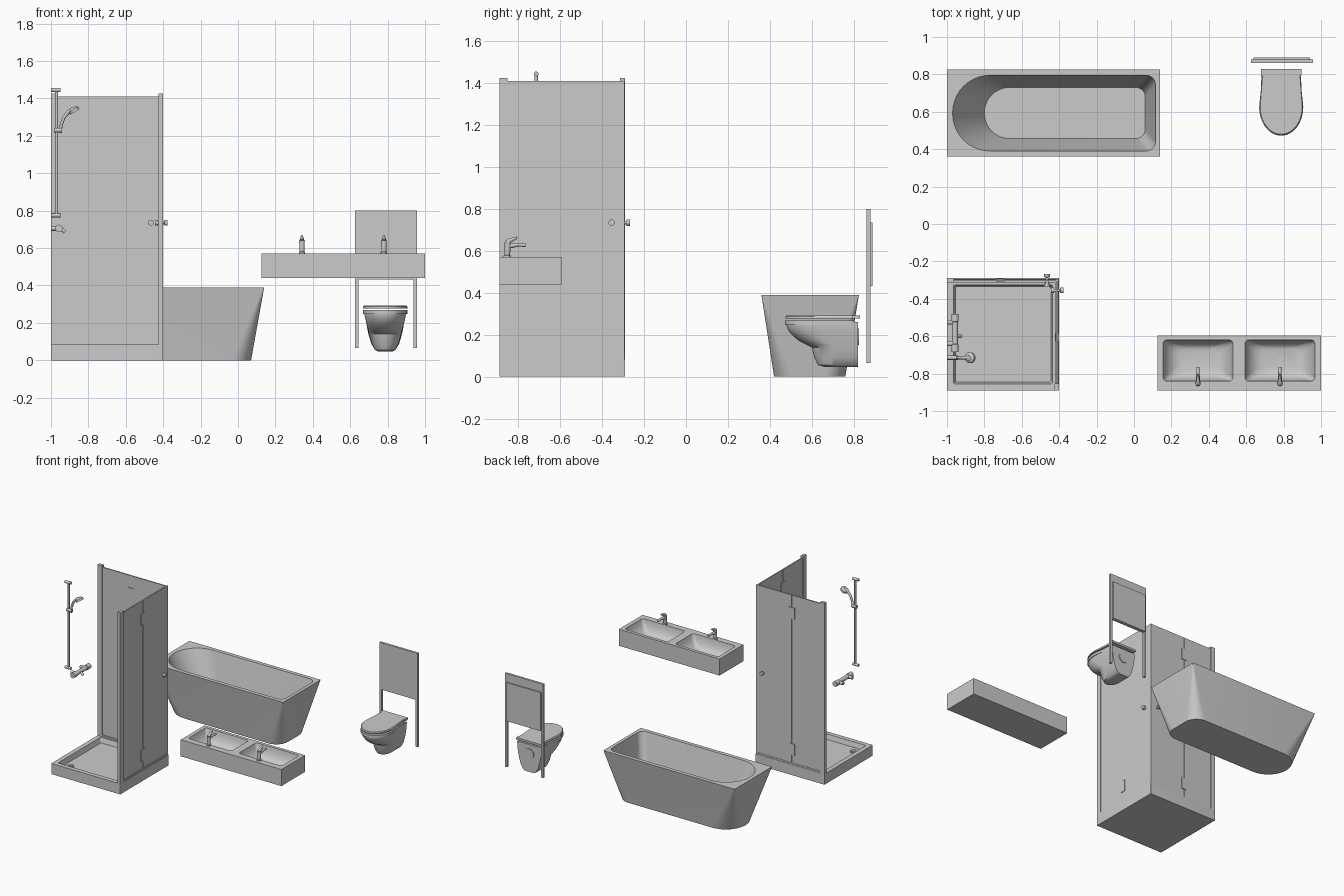
import bpy, bmesh, math
from mathutils import Vector

if "Cube" in bpy.data.objects:
    bpy.data.objects.remove(bpy.data.objects["Cube"])

grey = bpy.data.materials.new("plain grey")
grey.use_nodes = True
GREY = (0.6, 0.6, 0.6, 1)
grey.diffuse_color = GREY
grey.node_tree.nodes["Principled BSDF"].inputs["Base Color"].default_value = GREY


def finish(name, bm, smooth=True):
    """Turn a bmesh into a named object."""
    bmesh.ops.recalc_face_normals(bm, faces=bm.faces)
    mesh = bpy.data.meshes.new(name)
    bm.to_mesh(mesh)
    bm.free()
    mesh.materials.append(grey)
    ob = bpy.data.objects.new(name, mesh)
    bpy.context.collection.objects.link(ob)
    if smooth:
        bpy.ops.object.select_all(action='DESELECT')
        ob.select_set(True)
        bpy.context.view_layer.objects.active = ob
        bpy.ops.object.shade_smooth_by_angle(angle=math.radians(35))
    return ob


def box(name, x, y, z):
    bm = bmesh.new()
    bmesh.ops.create_cube(bm, size=1)
    for v in bm.verts:
        v.co = [lo + (hi - lo) * (c + 0.5) for c, (lo, hi) in zip(v.co, (x, y, z))]
    return finish(name, bm, False)


def loft(name, rings):
    """Skin closed rings and cap both ends."""
    bm = bmesh.new()
    loops = [[bm.verts.new(p) for p in r] for r in rings]
    n = len(loops[0])
    for a, b in zip(loops, loops[1:]):
        for i in range(n):
            j = (i + 1) % n
            bm.faces.new((a[i], a[j], b[j], b[i]))
    bm.faces.new(loops[0])
    bm.faces.new(loops[-1])
    return finish(name, bm)


def rounded(x0, x1, y0, y1, z, r_left, r_right, steps=10):
    """Rectangle ring with separate corner radii at its two x ends."""
    corners = ((x1, y1, r_right, -1, -1), (x0, y1, r_left, 1, -1),
               (x0, y0, r_left, 1, 1), (x1, y0, r_right, -1, 1))
    ring = []
    for k, (x, y, r, sx, sy) in enumerate(corners):
        for i in range(steps + 1):
            a = math.pi / 2 * (k + i / steps)
            ring.append((x + sx * r + r * math.cos(a), y + sy * r + r * math.sin(a), z))
    return ring


def tube(name, points, radii, sides=16):
    """Round sections swept along points."""
    pts = [Vector(p) for p in points]
    rings = []
    for i, (p, r) in enumerate(zip(pts, radii)):
        d = pts[min(i + 1, len(pts) - 1)] - pts[max(i - 1, 0)]
        q = Vector((0, 0, 1)).rotation_difference(d.normalized())
        turn = [2 * math.pi * k / sides for k in range(sides)]
        rings.append([p + q @ Vector((r * math.cos(a), r * math.sin(a), 0)) for a in turn])
    return loft(name, rings)


def rod(name, a, b, r, sides=16):
    return tube(name, (a, b), (r, r), sides)


# Shower tray with recessed floor and drain
loft("shower_tray", [
    rounded(-1, -0.4, -0.89, -0.29, 0, 0.002, 0.002),
    rounded(-1, -0.4, -0.89, -0.29, 0.083, 0.002, 0.002),
    rounded(-0.965, -0.435, -0.855, -0.325, 0.083, 0.01, 0.01),
    rounded(-0.955, -0.445, -0.845, -0.335, 0.045, 0.01, 0.01)])
rod("shower_drain", (-0.905, -0.785, 0.044), (-0.905, -0.785, 0.052), 0.025, 24)
rod("drain_cap", (-0.905, -0.785, 0.052), (-0.905, -0.785, 0.057), 0.015, 24)
rod("drain_outlet", (-0.905, -0.785, -0.0), (-0.905, -0.785, 0.01), 0.02, 24)


# Two matching glass walls; the back one swaps the axes of the side one
def wall_box(name, along, across, z, side):
    """along runs from the wall post to the shared corner, across from outside in."""
    if side:
        box(name, (-0.4 - across[1], -0.4 - across[0]), (-0.89 + along[0], -0.89 + along[1]), z)
    else:
        box(name, (-1 + along[0], -1 + along[1]), (-0.29 - across[1], -0.29 - across[0]), z)


for side in (True, False):
    tag = "side" if side else "back"
    wall_box(tag + "_wall_post", (0, 0.038), (0, 0.024), (0.083, 1.425), side)
    wall_box(tag + "_fixed_glass", (0.038, 0.281), (0.006, 0.016), (0.095, 1.41), side)
    wall_box(tag + "_door_glass", (0.289, 0.588), (0.006, 0.016), (0.095, 1.41), side)
    wall_box(tag + "_door_seal", (0.281, 0.289), (0.008, 0.014), (0.095, 1.41), side)
    wall_box(tag + "_sill", (0.038, 0.594), (0.003, 0.022), (0.083, 0.095), side)
    for end, z in (("lower", 0.2), ("upper", 1.27)):
        wall_box(tag + "_" + end + "_hinge", (0.262, 0.308), (0.001, 0.021),
                 (z - 0.045, z + 0.045), side)
    for label, d0, d1 in (("outer", 0.006, -0.022), ("inner", 0.016, 0.044)):
        ends = [(-0.4 - d, -0.355, 0.735) if side else (-0.465, -0.29 - d, 0.735)
                for d in (d0, d0 + (d1 - d0) * 0.4, d0 + (d1 - d0) * 0.45, d1)]
        tube(tag + "_" + label + "_knob", ends, (0.008, 0.008, 0.015, 0.015))
box("corner_seal", (-0.414, -0.404), (-0.304, -0.294), (0.095, 1.41))

# Shower rail, hand shower and mixer bar
RY = -0.715
rod("shower_rail", (-0.97, RY, 0.77), (-0.97, RY, 1.45), 0.008)
for name, z in (("rail_top_bracket", 1.445), ("rail_bottom_bracket", 0.775)):
    rod(name, (-1, RY, z), (-0.95, RY, z), 0.011)
rod("rail_slider", (-0.985, RY, 1.23), (-0.94, RY, 1.23), 0.013)
tube("hand_shower_handle", ((-0.95, RY, 1.215), (-0.945, RY, 1.26), (-0.93, RY, 1.3),
                            (-0.905, RY, 1.33), (-0.88, RY, 1.345)),
     (0.007, 0.008, 0.009, 0.01, 0.011))
tube("hand_shower_head", ((-0.886, RY, 1.35), (-0.88, RY, 1.341), (-0.872, RY, 1.328)),
     (0.014, 0.029, 0.029), 24)
tube("mixer_bar", [(-0.957, y, 0.705) for y in (-0.685, -0.645, -0.642, -0.523, -0.52, -0.48)],
     (0.02, 0.02, 0.016, 0.016, 0.02, 0.02), 20)
for name, y in (("left_mixer_inlet", -0.525), ("right_mixer_inlet", -0.64)):
    rod(name, (-1, y, 0.705), (-0.957, y, 0.705), 0.013)
tube("mixer_spout", ((-0.957, -0.6, 0.705), (-0.94, -0.6, 0.7), (-0.925, -0.6, 0.685)),
     (0.01, 0.01, 0.01))

# Bathtub with one rounded end
loft("bathtub", [
    rounded(-0.93, 0.07, 0.42, 0.76, 0, 0.169, 0.1),
    rounded(-1, 0.14, 0.36, 0.825, 0.39, 0.001, 0.001),
    rounded(-0.97, 0.115, 0.39, 0.795, 0.39, 0.2, 0.05),
    rounded(-0.80, 0.06, 0.457, 0.73, 0.06, 0.135, 0.05)])

# Double washbasin: block with two bowls cut out
basin = box("washbasin", (0.125, 1), (-0.89, -0.595), (0.44, 0.57))
for i, x in enumerate((0.342, 0.78)):
    rings = [rounded(x - 0.187 + d, x + 0.187 - d, -0.84 + d / 2, -0.62 - d / 2, z,
                     0.02 + d / 4, 0.02 + d / 4)
             for d, z in ((0, 0.6), (0, 0.57), (0.008, 0.54), (0.03, 0.505),
                          (0.06, 0.483), (0.09, 0.474))]
    cutter = loft("bowl_cutter", rings)
    cutter.hide_render = True
    cutter.hide_set(True)
    cut = basin.modifiers.new("bowl", 'BOOLEAN')
    cut.operation = 'DIFFERENCE'
    cut.object = cutter
    cut.solver = 'EXACT'
    # Apply the cut and drop the helper
    graph = bpy.context.evaluated_depsgraph_get()
    carved = bpy.data.meshes.new_from_object(basin.evaluated_get(graph))
    basin.modifiers.clear()
    basin.data = carved
    bpy.data.objects.remove(cutter)

    # Tap: body, spout, lever
    tag = ("first", "second")[i]
    tube(tag + "_tap_body", ((x, -0.853, 0.57), (x, -0.853, 0.578), (x, -0.853, 0.58),
                             (x, -0.85, 0.64)), (0.017, 0.017, 0.013, 0.015))
    tube(tag + "_tap_spout", ((x, -0.85, 0.622), (x, -0.8, 0.63), (x, -0.765, 0.627)),
         (0.012, 0.009, 0.008))
    tube(tag + "_tap_lever", ((x, -0.853, 0.638), (x, -0.84, 0.65), (x, -0.805, 0.664)),
         (0.014, 0.01, 0.005))
    rod(tag + "_bowl_drain", (x, -0.73, 0.473), (x, -0.73, 0.478), 0.018, 20)
bpy.ops.object.select_all(action='DESELECT')
basin.select_set(True)
bpy.context.view_layer.objects.active = basin
bpy.ops.object.shade_smooth_by_angle(angle=math.radians(35))

# Wall hung toilet
TX = 0.787


def egg(z, front, back, half, half_back, steps=24):
    """Ring with a round front and a straight back."""
    mid = front + min(half * 1.3, (back - front) * 0.6)
    ring = []
    for i in range(steps + 1):
        a = math.pi * (1 + i / steps)
        ring.append((TX + half * math.cos(a), mid + (mid - front) * math.sin(a), z))
    return ring + [(TX + half_back, back, z), (TX - half_back, back, z)]


loft("toilet_bowl", [egg(z, f, 0.82, h, hb) for z, f, h, hb in (
    (0.047, 0.66, 0.04, 0.04), (0.055, 0.63, 0.055, 0.055), (0.09, 0.612, 0.072, 0.075),
    (0.14, 0.60, 0.086, 0.09), (0.15, 0.58, 0.088, 0.092), (0.17, 0.54, 0.093, 0.096),
    (0.195, 0.51, 0.1, 0.1), (0.22, 0.488, 0.106, 0.103), (0.248, 0.478, 0.112, 0.105),
    (0.262, 0.478, 0.112, 0.105))])
loft("toilet_seat", [egg(z, 0.472, 0.8, 0.118, 0.1) for z in (0.248, 0.268)])
loft("toilet_lid", [egg(z, f, 0.8, h, 0.1) for z, f, h in (
    (0.278, 0.474, 0.118), (0.287, 0.474, 0.118), (0.293, 0.48, 0.112))])
box("lid_hinge", (TX - 0.108, TX + 0.108), (0.795, 0.83), (0.277, 0.293))
rod("toilet_back_outlet", (TX, 0.815, 0.19), (TX, 0.826, 0.19), 0.04, 24)

# Mounting frame behind the toilet
box("frame_panel", (0.625, 0.957), (0.862, 0.88), (0.433, 0.80))
box("frame_back_panel", (0.64, 0.94), (0.88, 0.89), (0.433, 0.735))
for name, x in (("right_frame_leg", 0.625), ("left_frame_leg", 0.939)):
    box(name, (x, x + 0.018), (0.862, 0.88), (0.065, 0.433))
